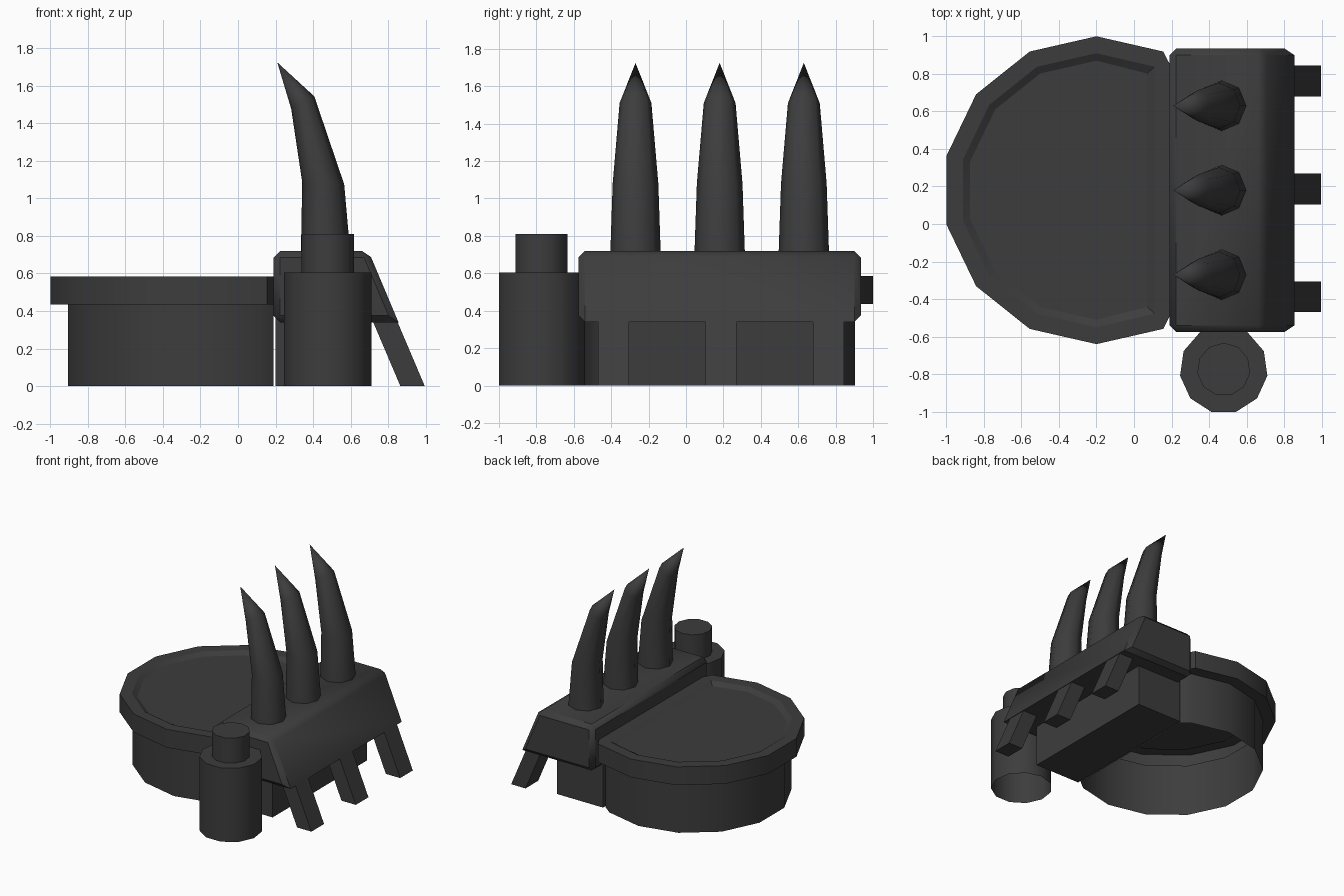
import bpy, bmesh, math

old = bpy.data.objects.get("Cube")
if old:
    bpy.data.objects.remove(old, do_unlink=True)

# Single dark material
COLOUR = (0.046, 0.046, 0.046, 1)
mat = bpy.data.materials.new("charcoal")
mat.use_nodes = True
mat.diffuse_color = COLOUR
bsdf = mat.node_tree.nodes["Principled BSDF"]
bsdf.inputs["Base Color"].default_value = COLOUR
bsdf.inputs["Roughness"].default_value = 0.8


def loft(name, rings, cap_start=True, cap_end=True, angle=None, bevel=0):
    """Skin a list of equal-length point rings."""
    bm = bmesh.new()
    loops = [[bm.verts.new(p) for p in ring] for ring in rings]
    n = len(loops[0])
    for a, b in zip(loops, loops[1:]):
        for i in range(n):
            j = (i + 1) % n
            bm.faces.new((a[i], a[j], b[j], b[i]))
    if cap_start:
        bm.faces.new(loops[0][::-1])
    if cap_end:
        bm.faces.new(loops[-1])
    bmesh.ops.remove_doubles(bm, verts=bm.verts, dist=0.0005)
    bmesh.ops.recalc_face_normals(bm, faces=bm.faces)
    if bevel:
        # The outer lower lip stays sharp
        edges = [e for e in bm.edges if min(v.co.x for v in e.verts) < 0.8]
        bmesh.ops.bevel(bm, geom=edges, offset=bevel, segments=1,
                        affect='EDGES', profile=0.5)
    mesh = bpy.data.meshes.new(name)
    bm.to_mesh(mesh)
    bm.free()
    mesh.materials.append(mat)
    obj = bpy.data.objects.new(name, mesh)
    bpy.context.collection.objects.link(obj)
    if angle:
        bpy.ops.object.select_all(action='DESELECT')
        obj.select_set(True)
        bpy.context.view_layer.objects.active = obj
        bpy.ops.object.shade_smooth_by_angle(angle=math.radians(angle))


def extrude_y(name, profile, y0, y1, **kw):
    """Extrude an x-z profile along y."""
    loft(name, [[(x, y, z) for x, z in profile] for y in (y0, y1)], **kw)


# Round platform: 14-sided hollow shell, cut straight where it meets the hood
CX, CY = -0.2, 0.18


def platform_ring(r, cut, z):
    pts = []
    for k in range(-1, 9):
        a = math.pi / 2 + k * math.tau / 14
        pts.append((min(CX + r * math.cos(a), cut), CY + r * math.sin(a), z))
    # k starts on the right, so the two cut corners close the ring
    pts += [(cut, CY - 0.82 * r, z), (cut, CY + 0.82 * r, z)]
    return pts


loft("platform",
     [platform_ring(0.723, 0.188, 0), platform_ring(0.723, 0.188, 0.435),
      platform_ring(0.82, 0.19, 0.435), platform_ring(0.82, 0.19, 0.585),
      platform_ring(0.73, 0.11, 0.585), platform_ring(0.69, 0.07, 0.56)],
     cap_start=False, angle=28)

# Sloped hood and the box that carries it
extrude_y("hood", [(0.19, 0.34), (0.19, 0.72), (0.695, 0.72), (0.855, 0.34)],
          -0.575, 0.935, bevel=0.035, angle=40)
extrude_y("support_box", [(0.2, 0), (0.2, 0.4), (0.615, 0.4), (0.615, 0)],
          -0.43, 0.79)


# Three slanted legs and three curved spikes
def spike_ring(x, z, rx, ry, tilt, y):
    pts = []
    for k in range(8):
        a = k * math.tau / 8
        u = rx * math.cos(a)
        pts.append((x + u * math.cos(tilt), y + ry * math.sin(a),
                    z + u * math.sin(tilt)))
    return pts


SPIKE = [(0.467, 0.70, 0.132, 0.135, 0),
         (0.454, 1.08, 0.112, 0.122, -0.05),
         (0.345, 1.51, 0.07, 0.085, 0.5),
         (0.209, 1.725, 0, 0, 0)]
for i, y in enumerate((-0.27, 0.18, 0.63)):
    rings = [spike_ring(*s, y) for s in SPIKE]
    loft(f"spike_{i + 1}", rings, cap_start=False, cap_end=False, angle=80)
    m = 0.187 + (i - 1) * 0.575
    extrude_y(f"leg_{i + 1}", [(0.865, 0), (0.995, 0), (0.825, 0.4), (0.695, 0.4)],
              m - 0.082, m + 0.082)


# Side drum with a smaller cap
def drum_ring(r, z):
    return [(0.478 + r * math.cos(a), -0.775 + r * math.sin(a), z)
            for a in (math.pi / 2 + k * math.tau / 11 for k in range(11))]


loft("drum", [drum_ring(0.235, 0), drum_ring(0.235, 0.605)],
     cap_start=False, angle=40)
loft("drum_cap", [drum_ring(0.142, 0.6), drum_ring(0.142, 0.81)],
     cap_start=False, angle=40)
